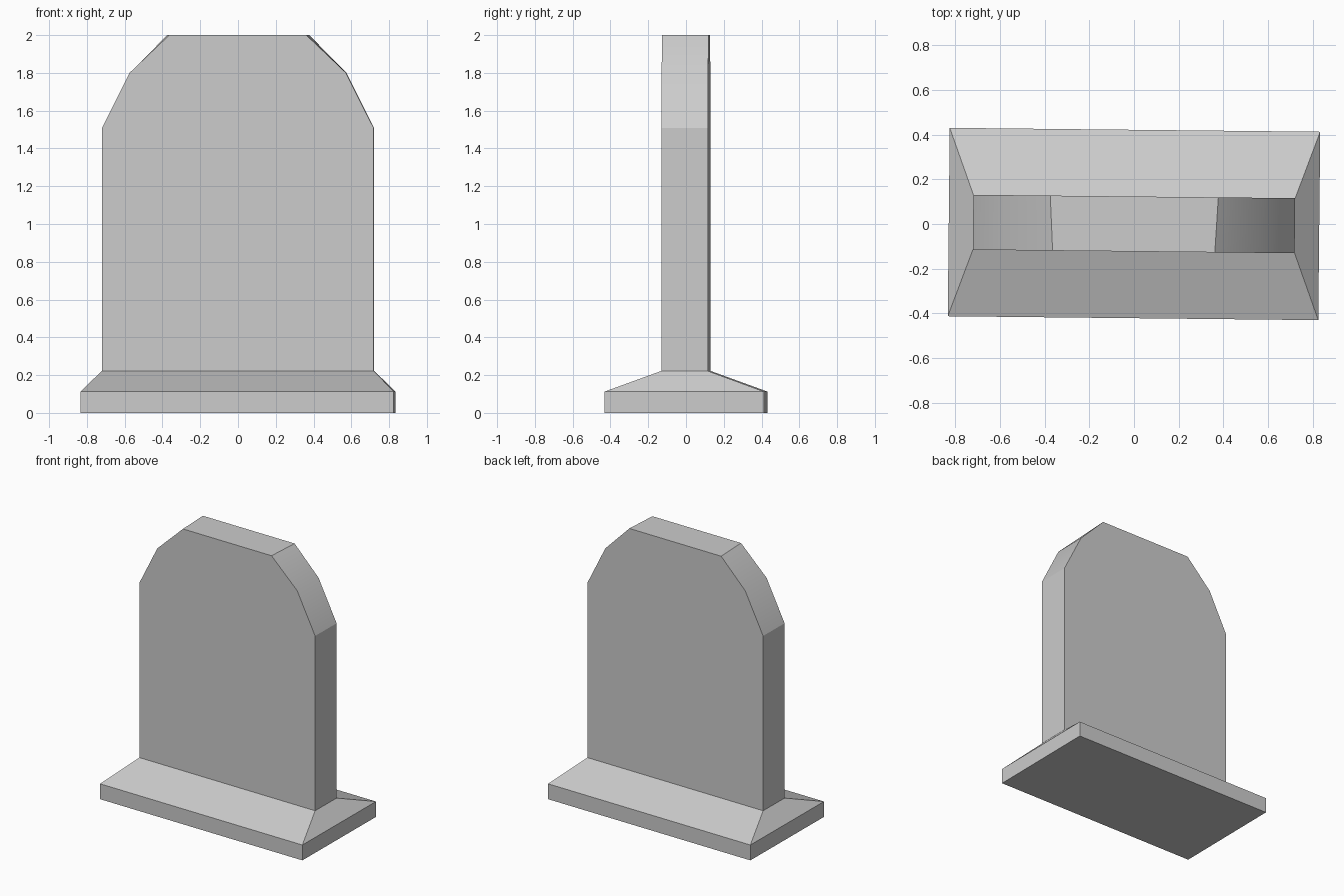
import bpy, bmesh, math
from mathutils import Matrix

cube = bpy.data.objects.get("Cube")
if cube:
    bpy.data.objects.remove(cube, do_unlink=True)

GREY = (0.604, 0.604, 0.604, 1)
stone = bpy.data.materials.new("grey_stone")
stone.use_nodes = True
stone.diffuse_color = GREY
stone.node_tree.nodes["Principled BSDF"].inputs["Base Color"].default_value = GREY

TURN = Matrix.Rotation(-0.0105, 4, 'Z')   # the stone stands slightly askew
SLAB_X, SLAB_Y, SLAB_Z = 0.72, 0.123, 0.222


def loft(name, rings, cap_first, cap_last):
    """Skin equal-length rings of points and cap the chosen ends."""
    bm = bmesh.new()
    loops = [[bm.verts.new(p) for p in ring] for ring in rings]
    for a, b in zip(loops, loops[1:]):
        n = len(a)
        for i in range(n):
            if name == "headstone" and i == n - 1:
                continue                  # underside is joined to the plinth
            j = (i + 1) % n
            bm.faces.new((a[i], a[j], b[j], b[i]))
    if cap_first:
        bm.faces.new(loops[0])
    if cap_last:
        bm.faces.new(loops[-1])
    bmesh.ops.recalc_face_normals(bm, faces=bm.faces)
    bm.transform(TURN)
    mesh = bpy.data.meshes.new(name)
    bm.to_mesh(mesh)
    bm.free()
    mesh.materials.append(stone)
    obj = bpy.data.objects.new(name, mesh)
    bpy.context.collection.objects.link(obj)
    return obj


def rectangle(x, y, z):
    return [(-x, -y, z), (x, -y, z), (x, y, z), (-x, y, z)]


def outline(y, top_x):
    """Upright profile with stepped shoulders, mirrored left to right."""
    half = [(SLAB_X, SLAB_Z), (SLAB_X, 1.507), (0.573, 1.8), (top_x, 2.0)]
    points = half + [(-x, z) for x, z in reversed(half)]
    return [(x, y, z) for x, z in points]


# Plinth: low block with a sloped top up to the headstone
plinth = loft("plinth", [rectangle(0.829, 0.4215, 0),
                         rectangle(0.829, 0.4215, 0.113),
                         rectangle(SLAB_X, SLAB_Y, SLAB_Z)], True, False)

# Headstone: the flat top is slightly wider at the back
headstone = loft("headstone", [outline(-SLAB_Y, 0.363),
                               outline(SLAB_Y, 0.376)], True, True)

# Smooth only the shallow bend across each shoulder
for obj in (plinth, headstone):
    bpy.ops.object.select_all(action='DESELECT')
    obj.select_set(True)
    bpy.context.view_layer.objects.active = obj
    bpy.ops.object.shade_smooth_by_angle(angle=math.radians(23))
